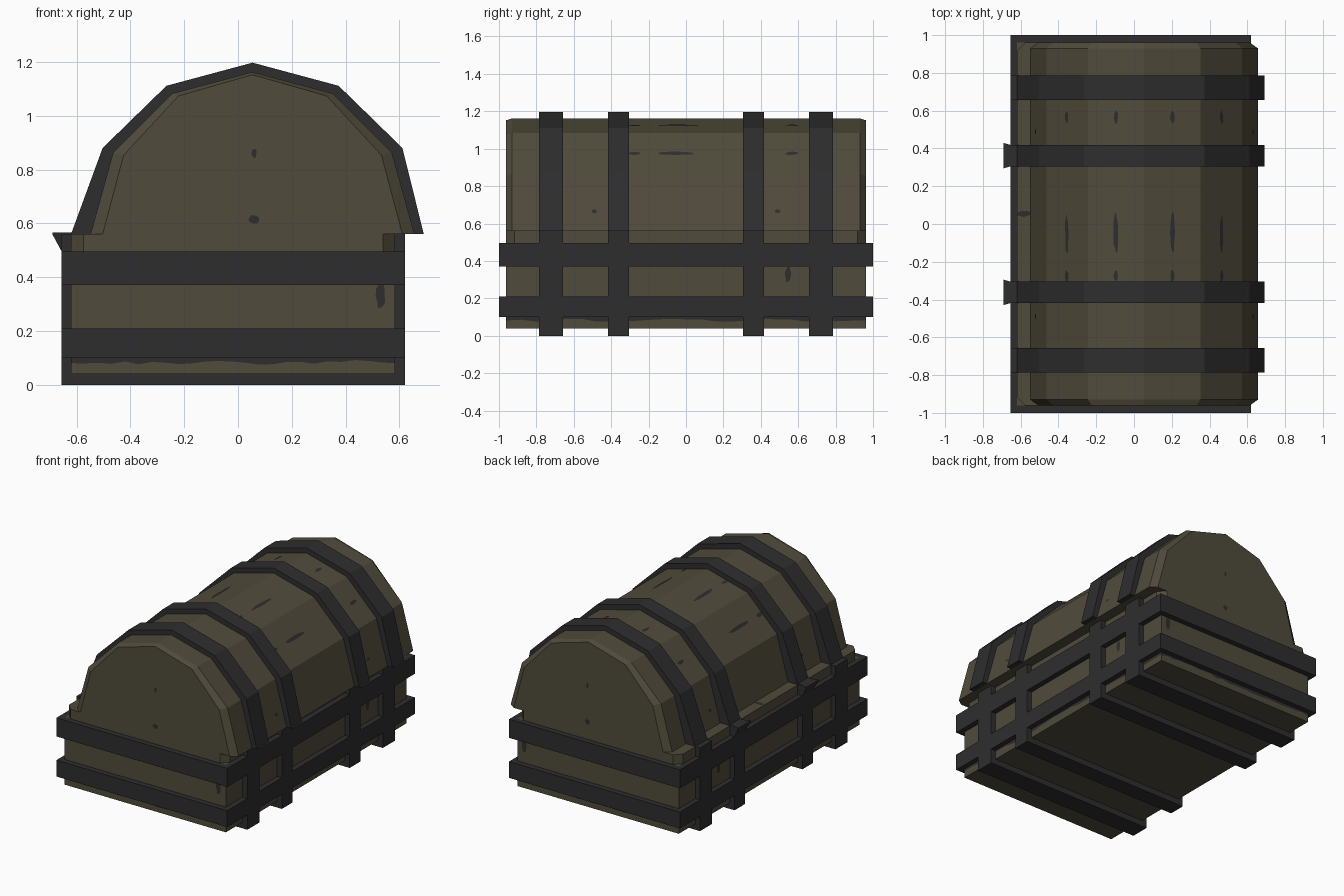
import bpy, bmesh, math, random
from mathutils import Vector

if "Cube" in bpy.data.objects:
    bpy.data.objects.remove(bpy.data.objects["Cube"])

random.seed(4)


def material(name, rgb):
    m = bpy.data.materials.new(name)
    m.diffuse_color = (*rgb, 1)
    m.use_nodes = True
    m.node_tree.nodes["Principled BSDF"].inputs["Base Color"].default_value = m.diffuse_color
    return m


WOOD = material("olive wood", (0.080, 0.070, 0.044))
IRON = material("dark iron", (0.027, 0.027, 0.028))


def finish(name, bm, mat, fix=True):
    if fix:
        bmesh.ops.recalc_face_normals(bm, faces=bm.faces)
    me = bpy.data.meshes.new(name)
    bm.to_mesh(me)
    bm.free()
    me.materials.append(mat)
    ob = bpy.data.objects.new(name, me)
    bpy.context.collection.objects.link(ob)
    return ob


def loft(name, rings, mat, loop=False):
    """Skin a list of equal-length closed point rings; cap the ends or loop round."""
    bm = bmesh.new()
    vs = [[bm.verts.new(p) for p in r] for r in rings]
    n = len(vs[0])
    pairs = list(zip(vs, vs[1:])) + ([(vs[-1], vs[0])] if loop else [])
    for a, b in pairs:
        for i in range(n):
            j = (i + 1) % n
            bm.faces.new((a[i], a[j], b[j], b[i]))
    if not loop:
        bm.faces.new(vs[0])
        bm.faces.new(vs[-1])
    return finish(name, bm, mat)


def prism_y(name, profile, y0, y1, mat):
    return loft(name, [[(x, y, z) for x, z in profile] for y in (y0, y1)], mat)


def prism_z(name, outline, z0, z1, mat):
    return loft(name, [[(x, y, z) for x, y in outline] for z in (z0, z1)], mat)


def rect(x0, x1, y):
    return [(x0, -y), (x1, -y), (x1, y), (x0, y)]


def hoop(name, outer, inner, z0, z1, mat):
    rings = [[(x, y, z) for x, y in o] for o, z in
             ((outer, z0), (outer, z1), (inner, z1), (inner, z0))]
    return loft(name, rings, mat, loop=True)


# Body of the chest
X0, X1, Y = -0.62, 0.583, 0.962
prism_z("body", rect(X0, X1, Y), 0.04, 0.495, WOOD)

# Rim with clipped corners
c = 0.045
prism_z("rim", [(X0 + c, -Y), (X1 - c, -Y), (X1, -Y + c), (X1, Y - c),
                (X1 - c, Y), (X0 + c, Y), (X0, Y - c), (X0, -Y + c)], 0.495, 0.56, WOOD)

# Barrel lid, faceted, with chamfered ends
CX = 0.054
lid = [(0.602, 0.56), (0.518, 0.863), (0.298, 1.083), (0, 1.162),
       (-0.298, 1.083), (-0.518, 0.863), (-0.602, 0.56)]


def lid_ring(y, sx, dz):
    return [(CX + x * sx, y, z - (dz if z > 0.6 else 0)) for x, z in lid]


loft("lid", [lid_ring(-Y, 0.925, 0.01), lid_ring(-0.93, 1, 0),
             lid_ring(0.93, 1, 0), lid_ring(Y, 0.925, 0.01)], WOOD)

# Iron hoops round the body, each with a ragged rust edge below
outer, inner = rect(-0.655, 0.62, 1.0), rect(X0 + 0.002, X1 - 0.002, Y - 0.002)
hoop("lower_hoop", outer, inner, 0.10, 0.21, IRON)
hoop("upper_hoop", outer, inner, 0.37, 0.495, IRON)

# Vertical straps: U under the body and arch over the lid
cradle = [(-0.655, 0.56), (-0.655, 0), (0.62, 0), (0.62, 0.56),
          (X1 - 0.002, 0.56), (X1 - 0.002, 0.042), (X0 + 0.002, 0.042), (X0 + 0.002, 0.56)]
arch_out = [(0.69, 0.561), (0.611, 0.88), (0.374, 1.111), (CX, 1.197),
            (-0.266, 1.111), (-0.503, 0.88), (-0.62, 0.561)]
arch_in = [(CX + x * 0.995, z - 0.003 if z > 0.6 else 0.561) for x, z in reversed(lid)]
for i, (y0, y1) in enumerate([(-0.786, -0.657), (-0.418, -0.305),
                              (0.305, 0.418), (0.657, 0.786)]):
    prism_y(f"body_strap_{i + 1}", cradle, y0, y1, IRON)
    prism_y(f"lid_strap_{i + 1}", arch_out + arch_in, y0, y1, IRON)

# Flared hinges on the back of the inner straps
for i, y in enumerate((-0.362, 0.362)):
    loft(f"hinge_{i + 1}", [
        [(x, y - h, z0), (x, y + h, z0), (x, y + h, 0.566), (x, y - h, 0.566)]
        for x, h, z0 in ((-0.60, 0.055, 0.495), (-0.655, 0.057, 0.495), (-0.69, 0.067, 0.56))],
        IRON)

# Dark stains: thin ragged patches lying just above the wood
bm = bmesh.new()


def stain(centre, u, v):
    u, v = Vector(u), Vector(v)
    p = Vector(centre) + u.cross(v).normalized() * 0.003
    pts = []
    for k in range(12):
        a = math.tau * k / 12
        r = random.uniform(0.8, 1.1)
        pts.append(bm.verts.new(p + u * math.cos(a) * r + v * math.sin(a) * r))
    bm.faces.new(pts)


# streaks along the four upper lid facets
for (xa, za), (xb, zb) in zip(lid[1:5], lid[2:6]):
    mid = Vector((CX + (xa + xb) / 2, 0, (za + zb) / 2))
    across = Vector((xb - xa, 0, zb - za)).normalized() * -0.013
    for y, h in ((-0.05, 0.11), (0.565, 0.035), (-0.275, 0.032)):
        stain(mid + Vector((0, y, 0)), across, (0, h, 0))

# spots on the steep lid sides
for s in (1, -1):
    for y in (-0.49, 0.49):
        stain((CX + s * 0.573, y, 0.665), (0, 0.015 * s, 0), (-0.003 * s, 0, 0.01))

# spots and drips on both ends
for s in (1, -1):
    for x, z, w, h in ((0.06, 0.615, 0.02, 0.018), (0.06, 0.86, 0.01, 0.018),
                       (0.53, 0.33, 0.018, 0.05)):
        stain((x, -s * Y, z), (w * s, 0, 0), (0, 0, h))

# drips on both long sides, and one mark on the rim
stain((X1, 0.545, 0.33), (0, 0.017, 0), (0, 0, 0.045))
stain((X0, 0.545, 0.33), (0, -0.017, 0), (0, 0, 0.045))
stain((-0.583, 0.055, 0.56), (0.035, 0, 0), (0, 0.016, 0))

# ragged edge beneath the lower hoop
for a, b in (((X0, -Y), (X1, -Y)), ((X1, -Y), (X1, Y)),
             ((X1, Y), (X0, Y)), ((X0, Y), (X0, -Y))):
    a, b = Vector((*a, 0.102)), Vector((*b, 0.102))
    d = (b - a).normalized()
    off = d.cross(Vector((0, 0, 1))) * 0.003
    n = 24
    top = [bm.verts.new(a.lerp(b, k / n) + off) for k in range(n + 1)]
    low = [bm.verts.new(t.co - Vector((0, 0, random.uniform(0.01, 0.027)))) for t in top]
    for k in range(n):
        bm.faces.new((low[k], low[k + 1], top[k + 1], top[k]))
finish("stains", bm, IRON, fix=False)
